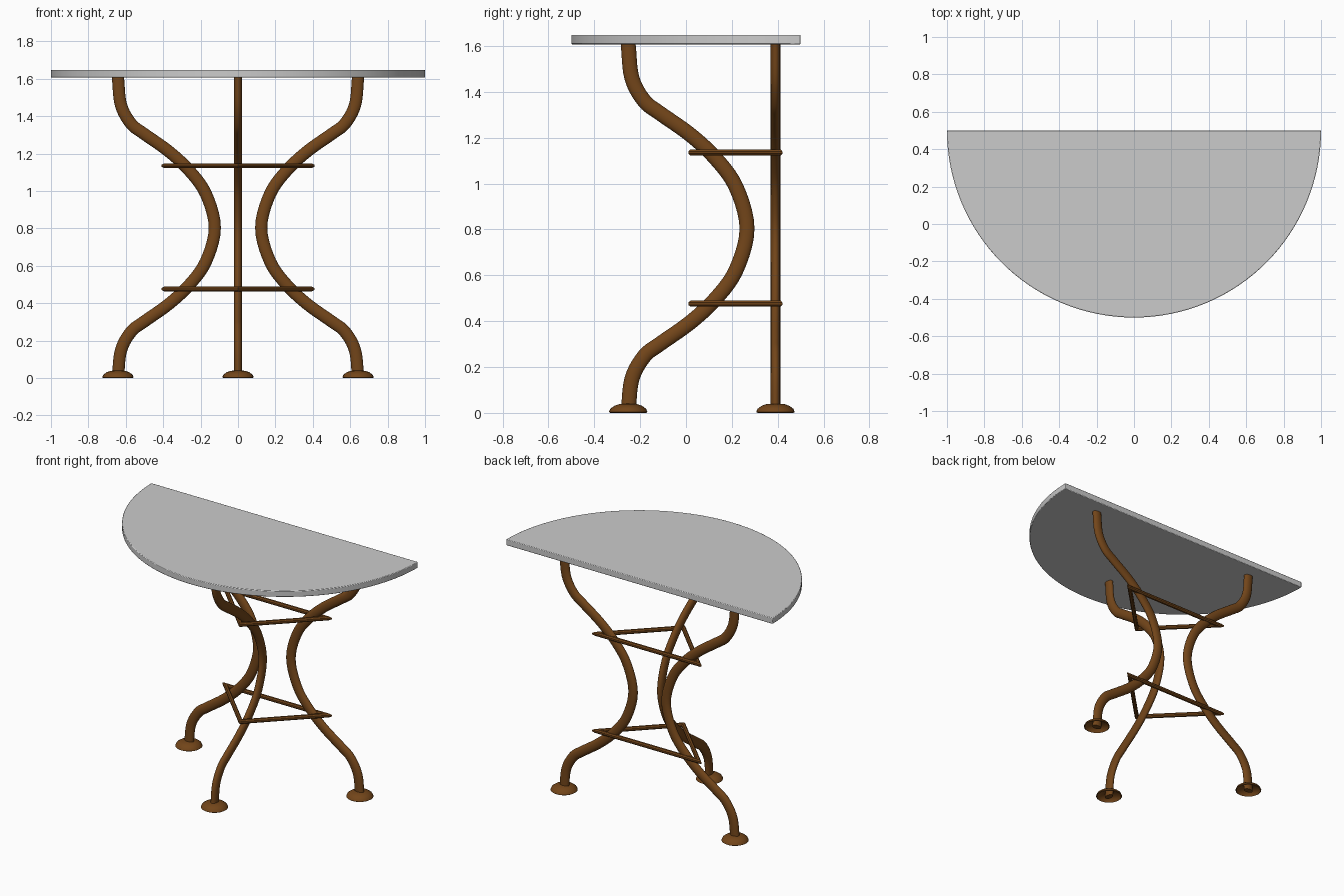
import bpy, bmesh, math
from mathutils import Vector

if "Cube" in bpy.data.objects:
    bpy.data.objects.remove(bpy.data.objects["Cube"])

CY = 0.39                    # y of the axis the three legs stand around
TOP_Z0, TOP_Z1 = 1.607, 1.648

brown = bpy.data.materials.new("brown_iron")
brown.diffuse_color = (0.17, 0.06, 0.01, 1)
brown.use_nodes = True
brown.node_tree.nodes["Principled BSDF"].inputs["Base Color"].default_value = brown.diffuse_color


def finish(bm, name, mat=None, angle=35):
    bmesh.ops.recalc_face_normals(bm, faces=bm.faces)
    mesh = bpy.data.meshes.new(name)
    bm.to_mesh(mesh)
    bm.free()
    ob = bpy.data.objects.new(name, mesh)
    bpy.context.collection.objects.link(ob)
    if mat:
        mesh.materials.append(mat)
    bpy.ops.object.select_all(action='DESELECT')
    bpy.context.view_layer.objects.active = ob
    ob.select_set(True)
    bpy.ops.object.shade_smooth_by_angle(angle=math.radians(angle))
    return ob


def bridge(bm, a, b):
    n = len(a)
    for i in range(n):
        bm.faces.new((a[i], a[(i + 1) % n], b[(i + 1) % n], b[i]))


def smooth_path(pts, steps):
    """Catmull-Rom curve through the points."""
    p = [2 * pts[0] - pts[1]] + pts + [2 * pts[-1] - pts[-2]]
    out = []
    for i in range(1, len(p) - 2):
        a, b, c, d = p[i - 1:i + 3]
        for k in range(steps):
            t = k / steps
            out.append(0.5 * (2 * b + (c - a) * t + (2 * a - 5 * b + 4 * c - d) * t * t
                              + (3 * b - a - 3 * c + d) * t ** 3))
    return out + [pts[-1]]


# Half-round table top
bm = bmesh.new()
N = 64
rim = [bm.verts.new((math.cos(math.pi * (1 + i / N)), 0.5 + math.sin(math.pi * (1 + i / N)), TOP_Z0))
       for i in range(N + 1)]
face = bm.faces.new(rim)
ext = bmesh.ops.extrude_face_region(bm, geom=[face])
bmesh.ops.translate(bm, vec=(0, 0, TOP_Z1 - TOP_Z0),
                    verts=[g for g in ext["geom"] if isinstance(g, bmesh.types.BMVert)])
top = finish(bm, "table_top")
bev = top.modifiers.new("soft_edge", 'BEVEL')
bev.width, bev.segments, bev.limit_method = 0.004, 2, 'ANGLE'
bev.angle_limit = math.radians(40)

# Leg centre line as (distance from axis, height); lower half mirrors the upper
half = [(0.642, 1.607), (0.626, 1.46), (0.572, 1.36), (0.503, 1.306),
        (0.373, 1.214), (0.263, 1.112), (0.172, 0.985)]
pts = half + [(0.124, TOP_Z0 / 2)] + [(r, TOP_Z0 - z) for r, z in reversed(half)]
path = smooth_path([Vector(p) for p in pts], 5)


def make_leg(name, ang):
    bm = bmesh.new()
    out, side = Vector((math.cos(ang), math.sin(ang), 0)), Vector((-math.sin(ang), math.cos(ang), 0))
    rings = []
    for i, p in enumerate(path):
        t = (path[min(i + 1, len(path) - 1)] - path[max(i - 1, 0)]).normalized()
        if i in (0, len(path) - 1):
            t = Vector((0, -1))          # level ends
        nrm = out * -t.y + Vector((0, 0, t.x))
        c = out * p.x + Vector((0, CY, p.y))
        rings.append([bm.verts.new(c + nrm * 0.0325 * math.cos(a) + side * 0.021 * math.sin(a))
                      for a in (math.tau * k / 16 for k in range(16))])
    for a, b in zip(rings, rings[1:]):
        bridge(bm, a, b)
    bm.faces.new(rings[0])
    bm.faces.new(rings[-1])
    finish(bm, name, brown)


def make_foot(name, ang):
    """Low hollow dome around the bottom of a leg."""
    bm = bmesh.new()
    cx, cy = 0.642 * math.cos(ang), CY + 0.642 * math.sin(ang)
    rings = [[bm.verts.new((cx + r * math.cos(math.tau * k / 24), cy + r * math.sin(math.tau * k / 24), z))
              for k in range(24)]
             for r, z in ((0.078, 0), (0.084, 0.004), (0.078, 0.018), (0.06, 0.031), (0.04, 0.038), (0.02, 0.04))]
    for a, b in zip(rings, rings[1:]):
        bridge(bm, a, b)
    finish(bm, name, brown, 50)


for label, deg in (("right", 0), ("left", 180), ("front", -90)):
    make_leg(label + "_leg", math.radians(deg))
    make_foot(label + "_foot", math.radians(deg))


# Triangular brace frames tying the legs together
def make_brace(name, z):
    bm = bmesh.new()
    s, w = 0.013, 1 + math.sqrt(2)
    rings = []
    # mitred corners: centre position and outward direction of the mitre
    for x, y, mx, my in ((-0.41 + s * w, 0.42 - s, -w, 1), (0.41 - s * w, 0.42 - s, w, 1),
                         (0, 0.01 + s * math.sqrt(2), 0, -math.sqrt(2))):
        rings.append([bm.verts.new((x + mx * s * u, y + my * s * u, z + s * v))
                      for u, v in ((1, 0.4), (0.5, 1), (-0.5, 1), (-1, 0.4),
                                   (-1, -0.4), (-0.5, -1), (0.5, -1), (1, -0.4))])
    for i in range(3):
        bridge(bm, rings[i], rings[(i + 1) % 3])
    finish(bm, name, brown)


make_brace("upper_brace", 1.135)
make_brace("lower_brace", 0.476)
